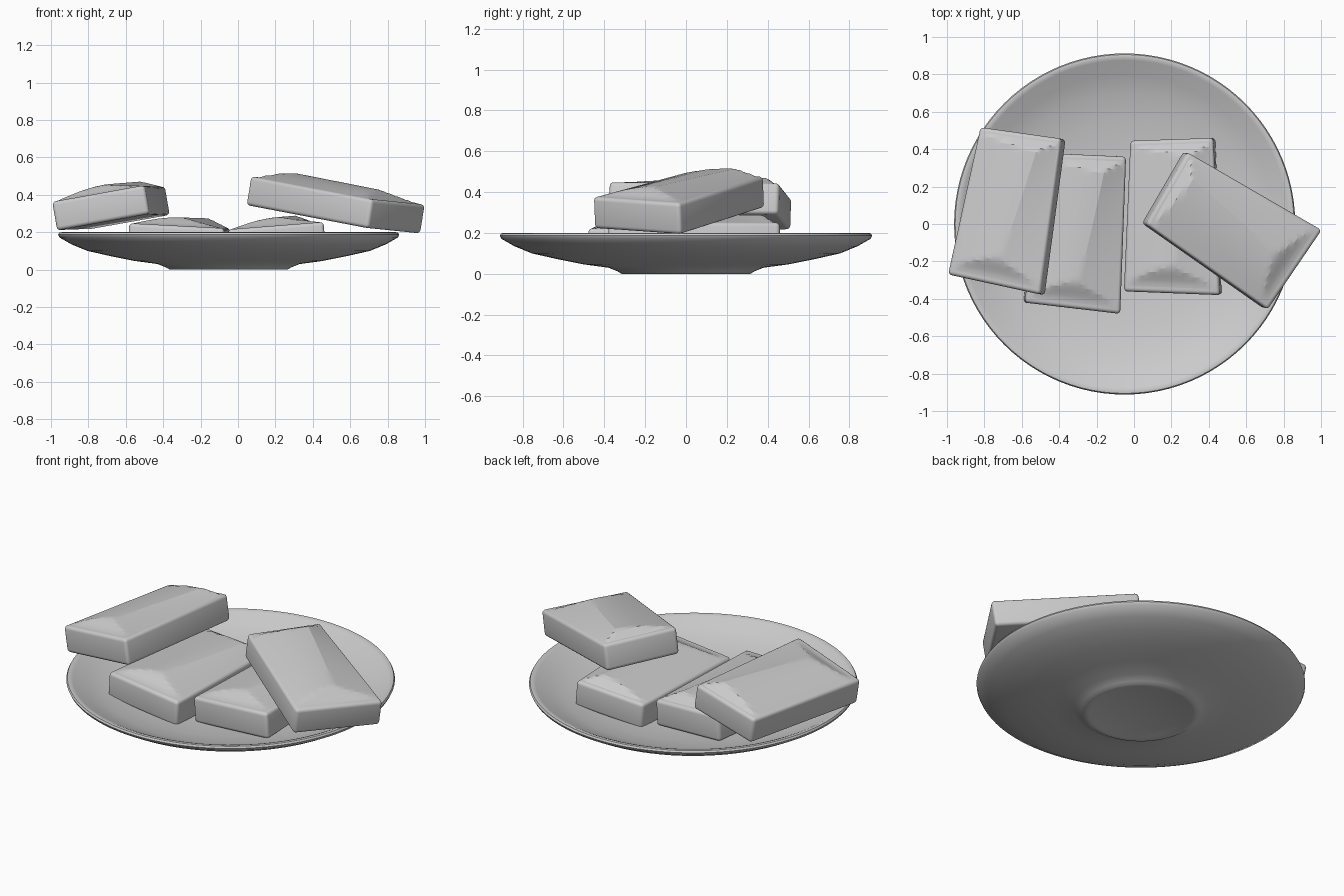
import bpy, bmesh
from math import sin, cos, pi, radians
from mathutils import Matrix, Vector

if "Cube" in bpy.data.objects:
    bpy.data.objects.remove(bpy.data.objects["Cube"])


def finish(bm, name, angle):
    bmesh.ops.recalc_face_normals(bm, faces=bm.faces)
    me = bpy.data.meshes.new(name)
    bm.to_mesh(me)
    bm.free()
    ob = bpy.data.objects.new(name, me)
    bpy.context.collection.objects.link(ob)
    bpy.ops.object.select_all(action='DESELECT')
    ob.select_set(True)
    bpy.context.view_layer.objects.active = ob
    bpy.ops.object.shade_smooth_by_angle(angle=radians(angle))
    return ob


# Plate: lathed closed profile (radius, height), underside then inside
profile = [(0, 0.012), (0.26, 0.01), (0.29, 0), (0.315, 0), (0.335, 0.012), (0.38, 0.03),
           (0.5, 0.046), (0.63, 0.072), (0.755, 0.1), (0.84, 0.135), (0.905, 0.172),
           (0.912, 0.187), (0.906, 0.198), (0.893, 0.2), (0.875, 0.193), (0.8, 0.155),
           (0.7, 0.12), (0.55, 0.09), (0.35, 0.07), (0, 0.065)]
bm = bmesh.new()
pts = [bm.verts.new((r, 0, z)) for r, z in profile]
edges = [bm.edges.new(p) for p in zip(pts, pts[1:])]
bmesh.ops.spin(bm, geom=pts + edges, axis=(0, 0, 1), cent=(0, 0, 0),
               angle=2 * pi, steps=96)
bmesh.ops.remove_doubles(bm, verts=bm.verts, dist=1e-4)
plate = finish(bm, "plate", 40)
plate.location.x = -0.05

# Slice outline: slightly skewed trapezoid (front left, front right, back right, back left)
CORNERS = [Vector(c) for c in ((-0.255, -0.395), (0.26, -0.415), (0.225, 0.425), (-0.22, 0.41))]
HALF = 0.078


def slice_body(name):
    bm = bmesh.new()
    low = [bm.verts.new((c.x, c.y, -HALF)) for c in CORNERS]
    face = bm.faces.new(low)
    up = bmesh.ops.extrude_face_region(bm, geom=[face])["geom"]
    bmesh.ops.translate(bm, vec=(0, 0, 2 * HALF),
                        verts=[v for v in up if isinstance(v, bmesh.types.BMVert)])
    bmesh.ops.bevel(bm, geom=bm.edges[:], offset=0.02, segments=4,
                    profile=0.5, affect='EDGES')
    return finish(bm, name, 40)


def slice_top(name, cols=12, rows=36):
    # Raised crown: domed left, flat right facet, scooped front slope
    fl, fr, br, bl = [c * 0.94 for c in CORNERS]
    bm = bmesh.new()
    grid = []
    for j in range(rows + 1):
        t = j / rows
        left, right = fl.lerp(bl, t), fr.lerp(br, t)
        ridge = left.lerp(right, 0.5 + 0.28 * t)
        front = min(t / 0.17, 1)
        front = front * front * (3 - 2 * front)
        back = min((1 - t) / 0.07, 1)
        row = []
        for i in range(-cols, cols + 1):
            s = abs(i) / cols
            p = ridge.lerp(left if i < 0 else right, s)
            side = cos(s * pi / 2) if i < 0 else 1 - s
            h = 0.046 * min(side, front, back)
            row.append(bm.verts.new((p.x, p.y, HALF - 0.001 + h)))
        grid.append(row)
    for a, b in zip(grid, grid[1:]):
        for i in range(2 * cols):
            bm.faces.new((a[i], a[i + 1], b[i + 1], b[i]))
    return finish(bm, name, 15)


# Four slices: name, centre, yaw, pitch, roll in degrees
slices = [("left_upper_slice", (-0.668, 0.074, 0.33), -10, 0, -10),
          ("left_lower_slice", (-0.303, -0.046, 0.157), -4.5, 0, 3),
          ("right_lower_slice", (0.205, 0.035, 0.157), 0, 0, -4.5),
          ("right_upper_slice", (0.51, -0.03, 0.347), 57.5, 9, 3)]
for name, pos, yaw, pitch, roll in slices:
    m = (Matrix.Translation(pos) @ Matrix.Rotation(radians(yaw), 4, 'Z')
         @ Matrix.Rotation(radians(pitch), 4, 'X') @ Matrix.Rotation(radians(roll), 4, 'Y'))
    slice_body(name).matrix_world = m
    slice_top(name + "_crown").matrix_world = m
